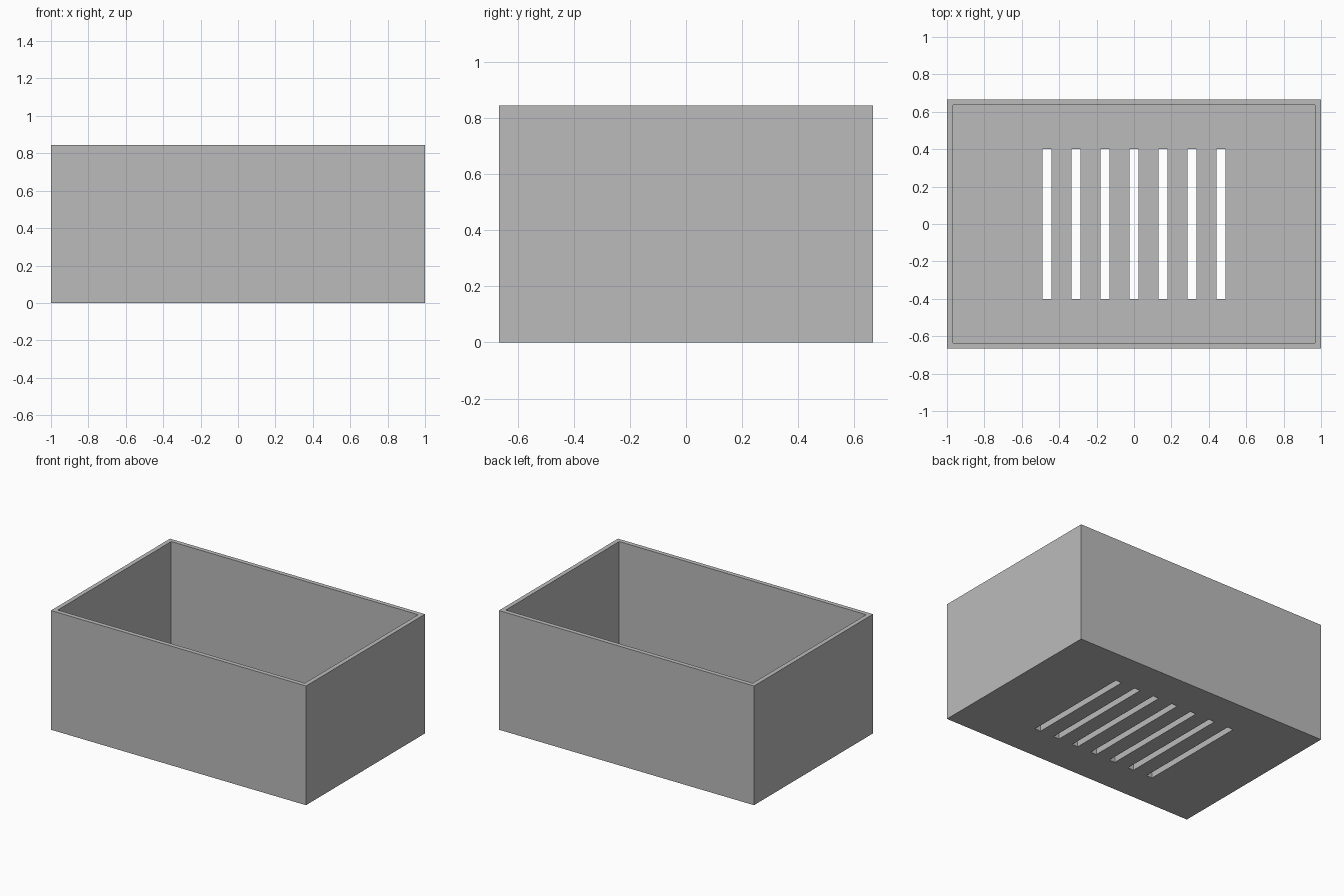
import bpy
import bmesh
from mathutils import Matrix, Vector

old = bpy.data.objects.get("Cube")
if old:
    bpy.data.objects.remove(old, do_unlink=True)

WIDTH, DEPTH, HEIGHT = 2.0, 1.333, 0.845
WALL = 0.0445
SLOT_COUNT, SLOT_PITCH = 7, 0.155
SLOT_WIDTH, SLOT_LENGTH = 0.046, 0.804

grey = bpy.data.materials.new("plain_grey")
grey.use_nodes = True
colour = (0.5, 0.5, 0.5, 1)
grey.diffuse_color = colour
grey.node_tree.nodes["Principled BSDF"].inputs["Base Color"].default_value = colour


def add_box(bm, size, centre):
    matrix = Matrix.Translation(centre) @ Matrix.Diagonal((*size, 1))
    return bmesh.ops.create_cube(bm, size=1, matrix=matrix)


def make_object(name, bm):
    mesh = bpy.data.meshes.new(name)
    bm.to_mesh(mesh)
    bm.free()
    mesh.materials.append(grey)
    obj = bpy.data.objects.new(name, mesh)
    bpy.context.collection.objects.link(obj)
    return obj


# Open box: inset the top face for the rim, then push it down to the floor
bm = bmesh.new()
add_box(bm, (WIDTH, DEPTH, HEIGHT), (0, 0, HEIGHT / 2))
top = max(bm.faces, key=lambda f: f.calc_center_median().z)
bmesh.ops.inset_region(bm, faces=[top], thickness=WALL)
inner = bmesh.ops.extrude_discrete_faces(bm, faces=[top])["faces"][0]
bmesh.ops.translate(bm, verts=inner.verts, vec=Vector((0, 0, WALL - HEIGHT)))
bmesh.ops.recalc_face_normals(bm, faces=bm.faces)
box = make_object("open_box", bm)

# Row of drainage slots cut through the floor
bm = bmesh.new()
for i in range(SLOT_COUNT):
    x = (i - (SLOT_COUNT - 1) / 2) * SLOT_PITCH
    add_box(bm, (SLOT_WIDTH, SLOT_LENGTH, WALL * 4), (x, 0, WALL / 2))
cutter = make_object("slot_cutter", bm)
cutter.hide_render = True

cut = box.modifiers.new("floor_slots", "BOOLEAN")
cut.operation = "DIFFERENCE"
cut.solver = "EXACT"
cut.object = cutter

# Apply the cut and discard the helper
bpy.context.view_layer.objects.active = box
bpy.ops.object.modifier_apply(modifier=cut.name)
bpy.data.objects.remove(cutter, do_unlink=True)
